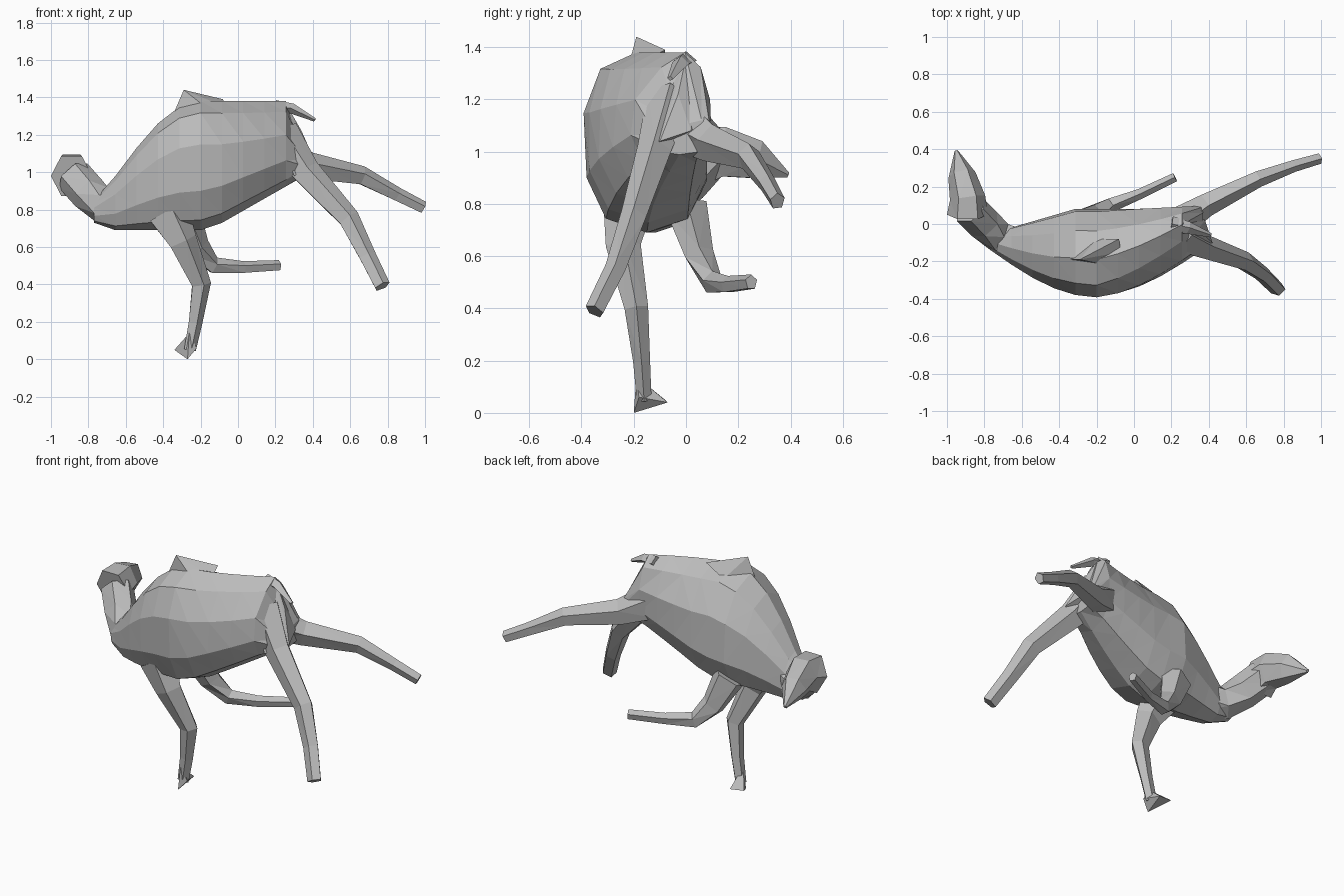
import bpy
import bmesh
from math import cos, sin, pi
from mathutils import Vector

cube = bpy.data.objects.get("Cube")
if cube:
    bpy.data.objects.remove(cube)

grey = bpy.data.materials.new("plain grey")
grey.use_nodes = True
colour = (0.5, 0.5, 0.5, 1)
grey.diffuse_color = colour
grey.node_tree.nodes["Principled BSDF"].inputs["Base Color"].default_value = colour

SIDEWAYS = Vector((0, 1, 0))
UPWARD = Vector((0, 0, 1))


def finish(name, bm):
    """Turn a bmesh into a flat-shaded, triangulated object."""
    bmesh.ops.recalc_face_normals(bm, faces=bm.faces)
    bmesh.ops.triangulate(bm, faces=bm.faces)
    mesh = bpy.data.meshes.new(name)
    bm.to_mesh(mesh)
    bm.free()
    mesh.materials.append(grey)
    obj = bpy.data.objects.new(name, mesh)
    bpy.context.collection.objects.link(obj)


def skin(name, rings):
    """Join equal-sized rings of points and cap both ends."""
    bm = bmesh.new()
    loops = [[bm.verts.new(point) for point in ring] for ring in rings]
    count = len(loops[0])
    for first, second in zip(loops, loops[1:]):
        for i in range(count):
            j = (i + 1) % count
            bm.faces.new((first[i], first[j], second[j], second[i]))
    bm.faces.new(loops[0])
    bm.faces.new(loops[-1])
    finish(name, bm)


def hull(name, points):
    """Wrap a few corner points in a convex skin."""
    bm = bmesh.new()
    for point in points:
        bm.verts.new(point)
    bmesh.ops.convex_hull(bm, input=bm.verts)
    finish(name, bm)


def limb(name, path, thick, thin, power=2, flatness=0.85, reference=SIDEWAYS, sides=5):
    """Sweep a tapering ellipse along a path, thick at the start, thin at the end."""
    points = [Vector(point) for point in path]
    last = len(points) - 1
    rings = []
    for i, centre in enumerate(points):
        direction = points[min(i + 1, last)] - points[max(i - 1, 0)]
        across = direction.cross(reference).normalized()
        along = across.cross(direction).normalized()
        radius = thin + (thick - thin) * (1 - i / last) ** power
        angles = [2 * pi * k / sides for k in range(sides)]
        rings.append([centre + across * radius * cos(angle)
                      + along * radius * flatness * sin(angle) for angle in angles])
    skin(name, rings)


def squash(value, power):
    """Make an ellipse boxier (power below one) or more pointed (above one)."""
    return abs(value) ** power * (1 if value > 0 else -1)


def torso_ring(u, sides=10):
    """Cross-section of the torso, from the chest at u = 0 to the rump at u = 1."""
    x = -0.77 + 1.14 * u
    right = -0.14 - 0.25 * sin(pi * u)
    left = -0.05 + 0.14 * min(1, 2.5 * u)
    rise = sin(pi * min(u, 0.5))
    high = min(0.85 + 0.53 * rise ** 1.2, 1.12 + 3 * (1 - u))
    low = 0.69 + 0.65 * max(0, u - 0.54) + 0.4 * max(0, 0.1 - u)
    middle = (right + left) / 2
    # The spine swings over to the left towards the rump, which grows narrow on top
    rear = max(0, u - 0.5)
    spine = -0.04 * rise + 0.25 * rear
    ring = []
    for k in range(sides):
        angle = 2 * pi * k / sides + pi / 2
        upper = sin(angle) > 0
        power = 0.95 + rear if upper else 0.8
        lift = squash(sin(angle), power)
        y = middle + (left - right) / 2 * squash(cos(angle), power) + spine * max(lift, 0)
        ring.append((x, y, (high + low) / 2 + (high - low) / 2 * lift))
    return ring


# Torso
steps = 10
skin("torso", [torso_ring(i / steps) for i in range(steps + 1)])

# Hump and tail
hull("hump", [(-0.29, -0.19, 1.44), (-0.08, -0.08, 1.39), (-0.35, -0.19, 1.3),
              (-0.15, -0.22, 1.33), (-0.2, -0.08, 1.32), (-0.07, -0.15, 1.35)])
limb("tail", [(0.2, 0, 1.35), (0.29, -0.02, 1.34), (0.41, -0.06, 1.28)],
     thick=0.035, thin=0.01, power=0.5, flatness=1.2, sides=4)

# Neck and turned head
limb("neck", [(-0.58, -0.12, 0.83), (-0.72, -0.07, 0.82), (-0.8, 0, 0.89), (-0.88, 0.08, 0.98)],
     thick=0.1, thin=0.1, flatness=0.9, sides=6)
limb("head", [(-0.89, 0.05, 0.98), (-0.89, 0.14, 1), (-0.92, 0.26, 0.97), (-0.95, 0.39, 0.91)],
     thick=0.11, thin=0.01, power=0.4, flatness=1.15, reference=UPWARD, sides=6)

# Legs, from the body to the hoof
limb("front_right_leg", [(-0.38, -0.22, 0.78), (-0.3, -0.24, 0.63), (-0.2, -0.19, 0.4),
                         (-0.23, -0.17, 0.2), (-0.26, -0.16, 0.05)], thick=0.12, thin=0.035)
limb("front_left_leg", [(-0.3, 0, 0.78), (-0.22, 0.05, 0.6), (-0.13, 0.1, 0.5),
                        (0.03, 0.16, 0.49), (0.22, 0.25, 0.5)], thick=0.1, thin=0.03)
limb("hind_right_leg", [(0.22, -0.06, 1.2), (0.36, -0.12, 1), (0.59, -0.2, 0.75),
                        (0.69, -0.27, 0.55), (0.77, -0.35, 0.39)], thick=0.11, thin=0.045)
limb("hind_left_leg", [(0.22, 0, 1.1), (0.38, 0.1, 1.03), (0.66, 0.24, 0.98),
                       (0.85, 0.31, 0.88), (0.99, 0.35, 0.81)], thick=0.11, thin=0.035)

# Haunch joining the rump to the right thigh
hull("haunch", [(0.26, 0, 1.36), (0.2, -0.15, 1.24), (0.3, -0.17, 0.98), (0.42, -0.1, 1.04),
                (0.38, 0.02, 1.08), (0.3, 0.06, 1.1), (0.34, -0.03, 1.22)])

# Pointed front hoof
hull("front_right_hoof", [(-0.34, -0.08, 0.05), (-0.27, -0.2, 0), (-0.22, -0.18, 0.06),
                          (-0.25, -0.07, 0.04), (-0.26, -0.19, 0.14)])
